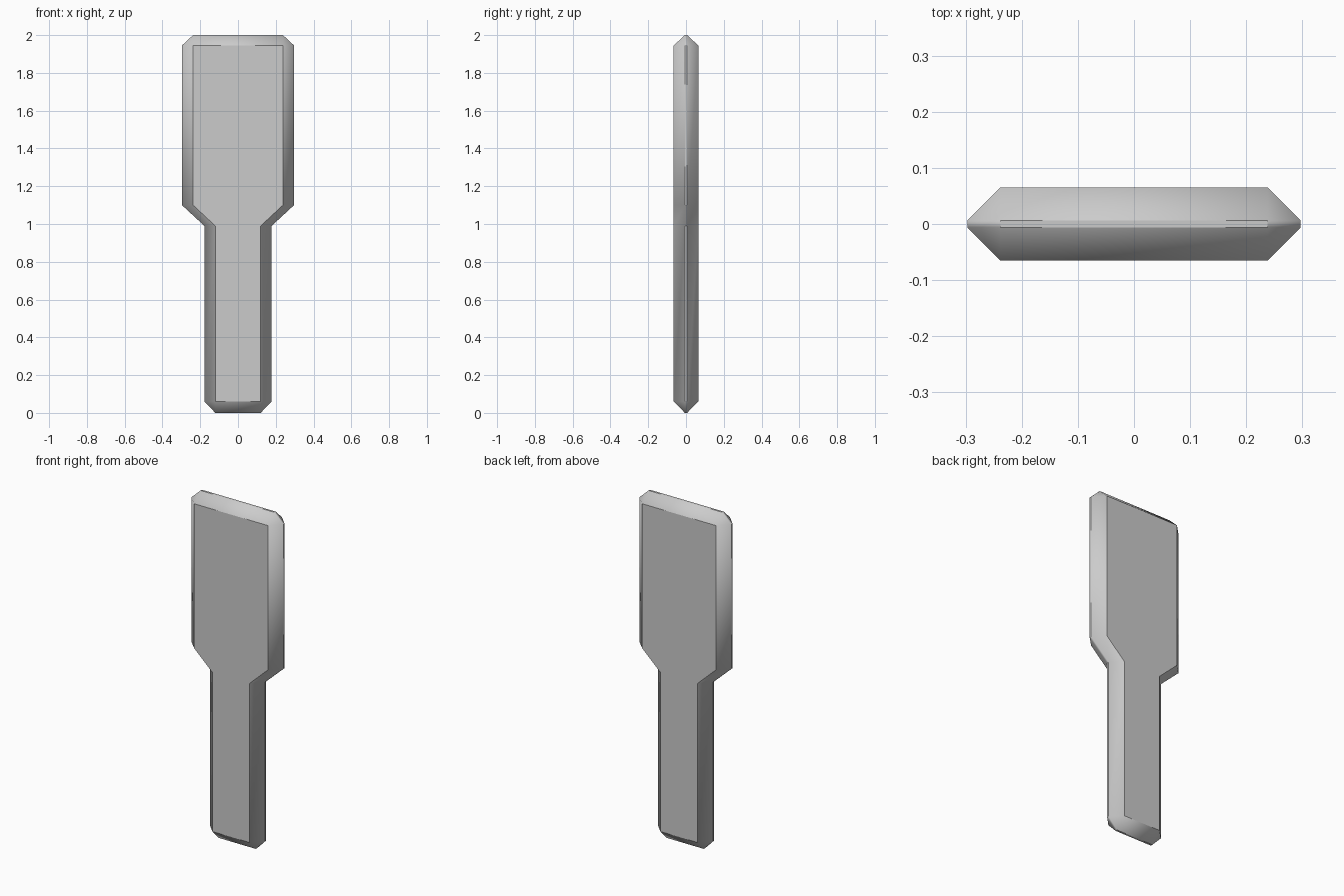
import bpy, bmesh, math

if "Cube" in bpy.data.objects:
    bpy.data.objects.remove(bpy.data.objects["Cube"])

# Right half of the outline, bottom to top: (face x, face z, rim x, rim z)
half = [
    (0.12, 0.06, 0.12, 0.0), (0.12, 0.06, 0.178, 0.06),
    (0.12, 0.99, 0.178, 0.99), (0.238, 1.10, 0.297, 1.10),
    (0.238, 1.945, 0.297, 1.945), (0.238, 1.945, 0.238, 2.0),
]
# Mirror to a closed loop
loop = half + [(-a, b, -c, d) for a, b, c, d in reversed(half)]
n = len(loop)

bm = bmesh.new()


def ring(y, rim):
    return [bm.verts.new((p[2], y, p[3]) if rim else (p[0], y, p[1])) for p in loop]


# Front face, thin rim band, back face
rings = [ring(-0.065, False), ring(-0.006, True), ring(0.006, True), ring(0.065, False)]
for a, b in zip(rings, rings[1:]):
    for i in range(n):
        j = (i + 1) % n
        bm.faces.new((a[i], a[j], b[j], b[i]))
bm.faces.new(rings[0])
bm.faces.new(rings[-1])

# Doubled face corners collapse into the triangular corner chamfers
bmesh.ops.remove_doubles(bm, verts=bm.verts[:], dist=0.0005)
bmesh.ops.recalc_face_normals(bm, faces=bm.faces[:])

mesh = bpy.data.meshes.new("paddle")
bm.to_mesh(mesh)
bm.free()
paddle = bpy.data.objects.new("paddle", mesh)
bpy.context.collection.objects.link(paddle)

# Soft shading along the rim, crisp flat faces
bpy.context.view_layer.objects.active = paddle
paddle.select_set(True)
bpy.ops.object.shade_smooth_by_angle(angle=math.radians(40))
